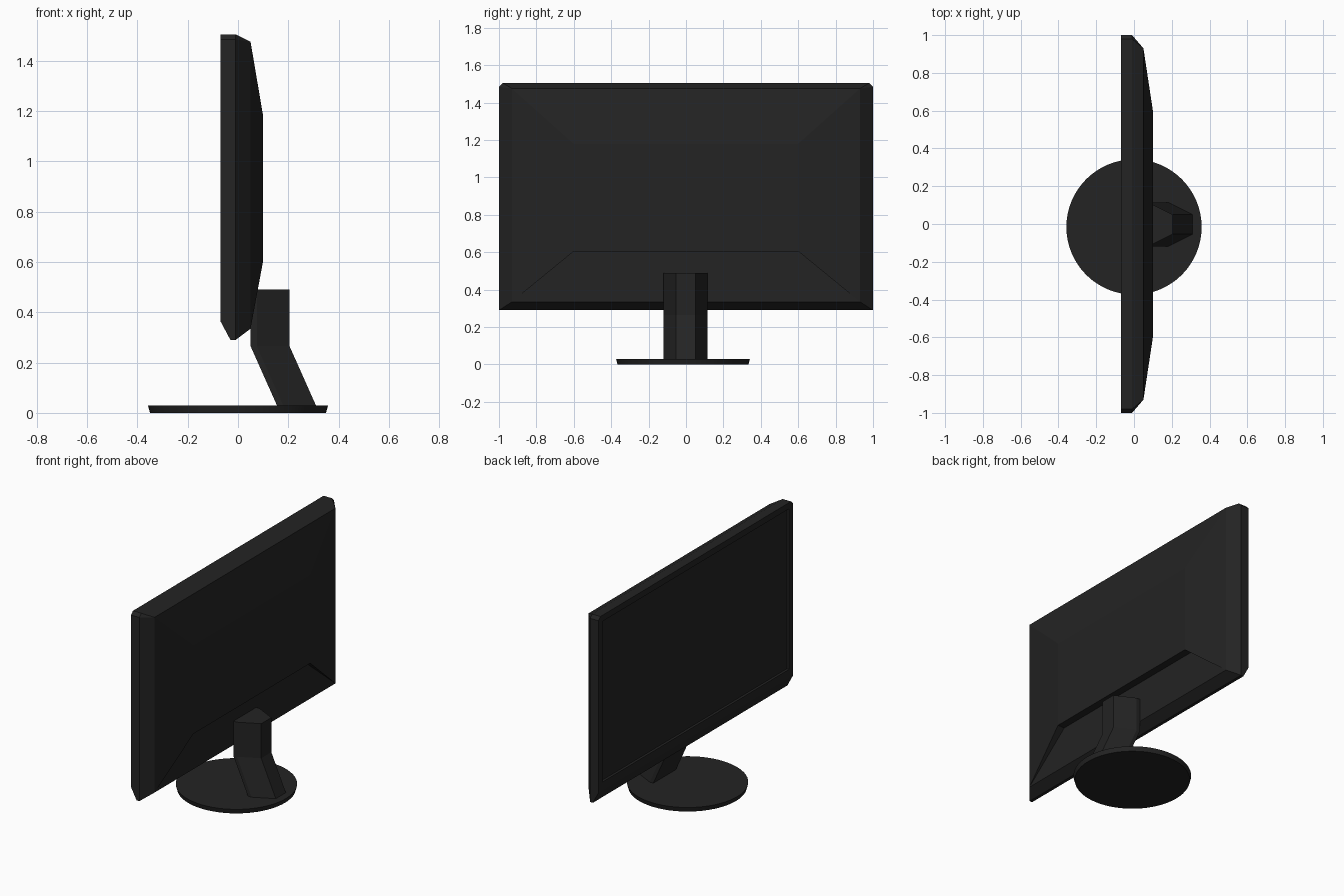
import bpy
import bmesh
from mathutils import Vector

cube = bpy.data.objects.get("Cube")
if cube:
    bpy.data.objects.remove(cube, do_unlink=True)

# One matte black plastic for the whole model
black = bpy.data.materials.new("black_plastic")
black.use_nodes = True
colour = (0.017, 0.017, 0.017, 1)
black.diffuse_color = colour
shader = next(n for n in black.node_tree.nodes if n.type == "BSDF_PRINCIPLED")
shader.inputs["Base Color"].default_value = colour
shader.inputs["Roughness"].default_value = 0.6


def loft(bm, rings):
    """Skin a list of equal-length point rings and cap both ends."""
    loops = [[bm.verts.new(p) for p in ring] for ring in rings]
    n = len(loops[0])
    for a, b in zip(loops, loops[1:]):
        for i in range(n):
            j = (i + 1) % n
            bm.faces.new((a[i], a[j], b[j], b[i]))
    bm.faces.new(loops[0])
    bm.faces.new(loops[-1])
    return loops


def finish(bm, name):
    bmesh.ops.remove_doubles(bm, verts=bm.verts, dist=1e-5)
    bmesh.ops.recalc_face_normals(bm, faces=bm.faces)
    mesh = bpy.data.meshes.new(name)
    bm.to_mesh(mesh)
    bm.free()
    mesh.materials.append(black)
    obj = bpy.data.objects.new(name, mesh)
    bpy.context.collection.objects.link(obj)
    return obj


def panel_ring(x, half, low, high, cut=0.0):
    """Upright rectangle with its two top corners cut off."""
    right = [(half, low), (half, high - cut), (half - cut, high)]
    left = [(-y, z) for y, z in reversed(right)]
    pts = [left[-1]] + right + left[:-1]
    return [Vector((x, y, z)) for y, z in pts]


# Display housing: sunken screen, bezel, rim and tapered back
bm = bmesh.new()
loops = loft(bm, [
    panel_ring(-0.06, 0.955, 0.425, 1.46),
    panel_ring(-0.07, 0.96, 0.42, 1.465),
    panel_ring(-0.07, 1.0, 0.365, 1.505, 0.02),
    panel_ring(-0.03, 1.0, 0.29, 1.505, 0.02),
    panel_ring(-0.01, 1.0, 0.29, 1.505, 0.02),
    panel_ring(0.05, 0.93, 0.335, 1.475),
    panel_ring(0.10, 0.60, 0.605, 1.18),
])

# Recess under the raised back: a ledge above a flat lower panel
a0, a1 = loops[-2][:2]
b0, b1 = loops[-1][:2]
slope = next(f for f in a0.link_faces if all(v in f.verts for v in (a1, b0, b1)))
bm.faces.remove(slope)
c0, c1 = [bm.verts.new((0.05, v.co.y, v.co.z)) for v in (b0, b1)]
for face in ((a0, a1, c1, c0), (c0, c1, b1, b0), (a0, c0, b0), (a1, b1, c1)):
    bm.faces.new(face)
finish(bm, "display_housing")

# Bent neck with a chamfered back
half_section = [(0.05, 0.117), (0.075, 0.117), (0.205, 0.052)]
section = half_section + [(x, -y) for x, y in reversed(half_section)]
bm = bmesh.new()
loft(bm, [[Vector((x + shift, y - 0.002, z)) for x, y in section]
          for shift, z in ((0, 0.49), (0, 0.265), (0.107, 0.025))])
finish(bm, "stand_neck")

# Round foot, slightly narrower underneath
bm = bmesh.new()
bmesh.ops.create_cone(bm, cap_ends=True, segments=64,
                      radius1=0.35, radius2=0.358, depth=0.03)
bmesh.ops.translate(bm, verts=bm.verts, vec=(0, -0.016, 0.015))
foot = finish(bm, "stand_foot")
bpy.ops.object.select_all(action="DESELECT")
foot.select_set(True)
bpy.context.view_layer.objects.active = foot
bpy.ops.object.shade_smooth_by_angle()
